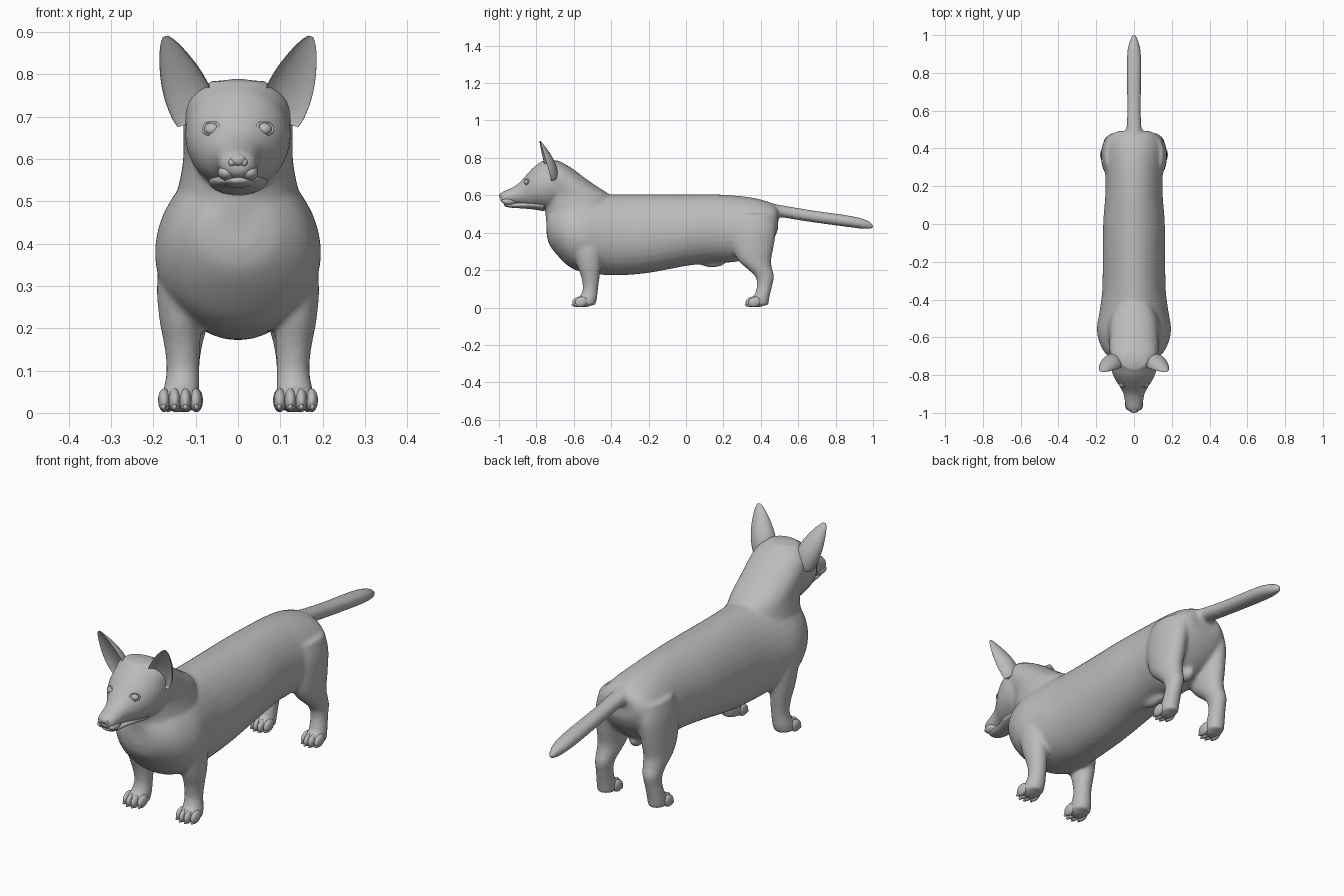
import bpy, bmesh
from math import sin, cos, pi
from mathutils import Vector, Matrix

old = bpy.data.objects.get("Cube")
if old:
    bpy.data.objects.remove(old, do_unlink=True)

grey = bpy.data.materials.new("plain_grey")
grey.use_nodes = True
tone = (0.5, 0.5, 0.5, 1)
grey.diffuse_color = tone
grey.node_tree.nodes["Principled BSDF"].inputs["Base Color"].default_value = tone


def finish(bm, name):
    bmesh.ops.recalc_face_normals(bm, faces=bm.faces[:])
    for f in bm.faces:
        f.smooth = True
    mesh = bpy.data.meshes.new(name)
    bm.to_mesh(mesh)
    bm.free()
    mesh.materials.append(grey)
    ob = bpy.data.objects.new(name, mesh)
    bpy.context.collection.objects.link(ob)
    return ob


def spline(rows, steps=5):
    """Pass a smooth curve through rows of section values."""
    rows = [Vector(r) for r in rows]
    out = []
    for i in range(len(rows) - 1):
        a, b = rows[i], rows[i + 1]
        ta = (b - rows[max(i - 1, 0)]) / 2
        tb = (rows[min(i + 2, len(rows) - 1)] - a) / 2
        for k in range(steps):
            t = k / steps
            s, q = t * t * (3 - 2 * t), 1 - t
            out.append(a * (1 - s) + b * s + ta * (t * q * q) - tb * (t * t * q))
    return out + [rows[-1]]


def loft(bm, rings):
    rings = [[bm.verts.new(p) for p in ring] for ring in rings]
    for a, b in zip(rings, rings[1:]):
        for i in range(len(a)):
            j = (i + 1) % len(a)
            bm.faces.new((a[i], a[j], b[j], b[i]))
    bm.faces.new(rings[0])
    bm.faces.new(rings[-1][::-1])


ANGLES = [2 * pi * i / 32 for i in range(32)]


def along_y(bm, rows, egg=0.0):
    """Rows: y, top, bottom, half width."""
    loft(bm, [[(w * cos(a) * (1 - egg * sin(a)), y, (t + b) / 2 + (t - b) / 2 * sin(a))
               for a in ANGLES] for y, t, b, w in spline(rows)])


def along_z(bm, rows, side=1):
    """Rows: z, front y, back y, centre x, half width."""
    loft(bm, [[(side * (x + w * cos(a)), (f + b) / 2 + (b - f) / 2 * sin(a), z)
               for a in ANGLES] for z, f, b, x, w in spline(rows)])


def ball(bm, centre, radii, turn=Matrix()):
    m = Matrix.Translation(centre) @ turn @ Matrix.Diagonal((*radii, 1))
    bmesh.ops.create_uvsphere(bm, u_segments=24, v_segments=14, radius=1, matrix=m)


# Body: overlapping volumes fused into one skin
bm = bmesh.new()
along_y(bm, [(-.745, .50, .39, .05), (-.73, .53, .335, .10), (-.68, .57, .27, .155),
             (-.62, .59, .215, .185), (-.55, .60, .188, .196), (-.45, .605, .175, .18),
             (-.35, .605, .172, .168), (-.2, .605, .185, .165), (0, .605, .222, .163),
             (.15, .605, .24, .152), (.25, .60, .242, .152), (.35, .588, .265, .156),
             (.42, .572, .31, .15), (.47, .552, .37, .125), (.493, .53, .42, .08)], .08)
# Neck and back of skull
along_z(bm, [(.36, -.735, -.45, 0, .185), (.42, -.744, -.38, 0, .176), (.48, -.75, -.36, 0, .155),
             (.55, -.758, -.38, 0, .138), (.60, -.77, -.405, 0, .13), (.65, -.79, -.48, 0, .13),
             (.70, -.81, -.55, 0, .128), (.745, -.80, -.61, 0, .112), (.785, -.77, -.68, 0, .065)])
# Head and upper muzzle
along_y(bm, [(-.66, .77, .54, .11), (-.70, .787, .53, .122), (-.74, .79, .525, .125),
             (-.79, .77, .53, .115), (-.83, .735, .535, .096), (-.87, .69, .545, .07),
             (-.90, .66, .55, .056), (-.94, .637, .552, .049), (-.975, .622, .554, .043),
             (-.992, .612, .568, .028)])
# Tail
along_y(bm, [(.40, .572, .46, .06), (.48, .553, .484, .043), (.6, .532, .467, .037),
             (.7, .516, .452, .038), (.85, .495, .432, .04), (.93, .48, .422, .034),
             (.98, .462, .418, .02), (1.0, .447, .423, .009)])
# Underside details
ball(bm, (0, .14, .24), (.022, .07, .026))
ball(bm, (0, .36, .275), (.03, .045, .035))
# Legs and paws
for side in (1, -1):
    along_z(bm, [(.40, -.62, -.44, .13, .05), (.30, -.60, -.45, .138, .054),
                 (.22, -.58, -.455, .136, .05), (.16, -.56, -.462, .132, .043),
                 (.10, -.552, -.47, .13, .039), (.05, -.57, -.475, .134, .044),
                 (.012, -.575, -.485, .137, .042)], side)
    along_z(bm, [(.50, .26, .47, .095, .06), (.42, .24, .482, .108, .064),
                 (.32, .25, .468, .115, .06), (.25, .28, .455, .118, .054),
                 (.20, .335, .463, .12, .047), (.165, .37, .472, .123, .04),
                 (.12, .38, .462, .126, .036), (.06, .365, .448, .13, .039),
                 (.012, .36, .44, .131, .038)], side)
    ball(bm, (side * .137, -.545, .032), (.048, .05, .032))
    ball(bm, (side * .131, .38, .032), (.043, .05, .032))
body = finish(bm, "body")
fuse = body.modifiers.new("fuse", 'REMESH')
fuse.mode = 'VOXEL'
fuse.voxel_size = .008
fuse.use_smooth_shade = True
soft = body.modifiers.new("soften", 'SMOOTH')
soft.factor = .5
soft.iterations = 12

# Toes
for name, y, x, spread in (("front_toes", -.575, .137, .0145), ("hind_toes", .352, .131, .013)):
    bm = bmesh.new()
    for side in (1, -1):
        for k in (-3, -1, 1, 3):
            back = .014 if abs(k) == 3 else 0
            ball(bm, (side * x + k * spread * .86, y + back, .03), (.0145, .034, .027),
                 Matrix.Rotation(.35, 4, 'X'))
            ball(bm, (side * x + k * spread * .9, y + back - .025, .014), (.006, .012, .008))
    finish(bm, name)

# Lower jaw, kept inside the upper lip
bm = bmesh.new()
along_y(bm, [(-.76, .58, .515, .07), (-.82, .575, .525, .062), (-.88, .565, .53, .044),
             (-.93, .56, .533, .037), (-.96, .558, .538, .03), (-.972, .556, .545, .018)])
finish(bm, "lower_jaw")

# Upper lips
bm = bmesh.new()
for side in (1, -1):
    ball(bm, (side * .023, -.945, .568), (.024, .042, .02), Matrix.Rotation(side * .2, 4, 'Z'))
finish(bm, "upper_lips")

# Nose with nostril wings
bm = bmesh.new()
ball(bm, (0, -.982, .598), (.021, .018, .016))
for side in (1, -1):
    ball(bm, (side * .014, -.984, .592), (.01, .013, .011))
finish(bm, "nose")

# Eyes with rolled lids
for side, label in ((1, "left"), (-1, "right")):
    spot = Vector((side * .06, -.848, .67))
    bm = bmesh.new()
    ball(bm, spot, (.02, .018, .016))
    finish(bm, label + "_eye")
    bm = bmesh.new()
    turn = Matrix.Rotation(side * .55, 3, 'Z') @ Matrix.Rotation(-.3, 3, 'X')
    rings = []
    for a in ANGLES:
        out = Vector((cos(a), 0, .72 * sin(a)))
        rings.append([spot + turn @ (out * (.021 + .004 * cos(b)) + Vector((0, .004 * sin(b) - .007, 0)))
                      for b in ANGLES[::4]])
    loft(bm, rings + rings[:1])
    bmesh.ops.remove_doubles(bm, verts=bm.verts[:], dist=1e-5)
    finish(bm, label + "_eyelids")

# Ears: cones with a hollow front
base, tip = Vector((.105, -.735, .715)), Vector((.172, -.782, .89))
axis = (tip - base).normalized()
back = Vector((-.25, 1, 0))
back = (back - axis * back.dot(axis)).normalized()
across = back.cross(axis).normalized()
rows = spline([(-.15, .05, .045), (0, .056, .05), (.25, .056, .05), (.5, .048, .04),
               (.75, .033, .024), (.92, .018, .011), (1, .006, .004)])
for side, label in ((1, "left"), (-1, "right")):
    bm = bmesh.new()
    rings = []
    for u, w, d in rows:
        ring = []
        for a in ANGLES:
            depth = sin(a) if sin(a) > 0 else -.55 * sin(a) - .12
            p = base.lerp(tip, u) + across * (w * cos(a)) + back * (d * depth)
            ring.append((side * p.x, p.y, p.z))
        rings.append(ring)
    loft(bm, rings)
    ear = finish(bm, label + "_ear")
    ear.modifiers.new("soften", 'SUBSURF').levels = 1
